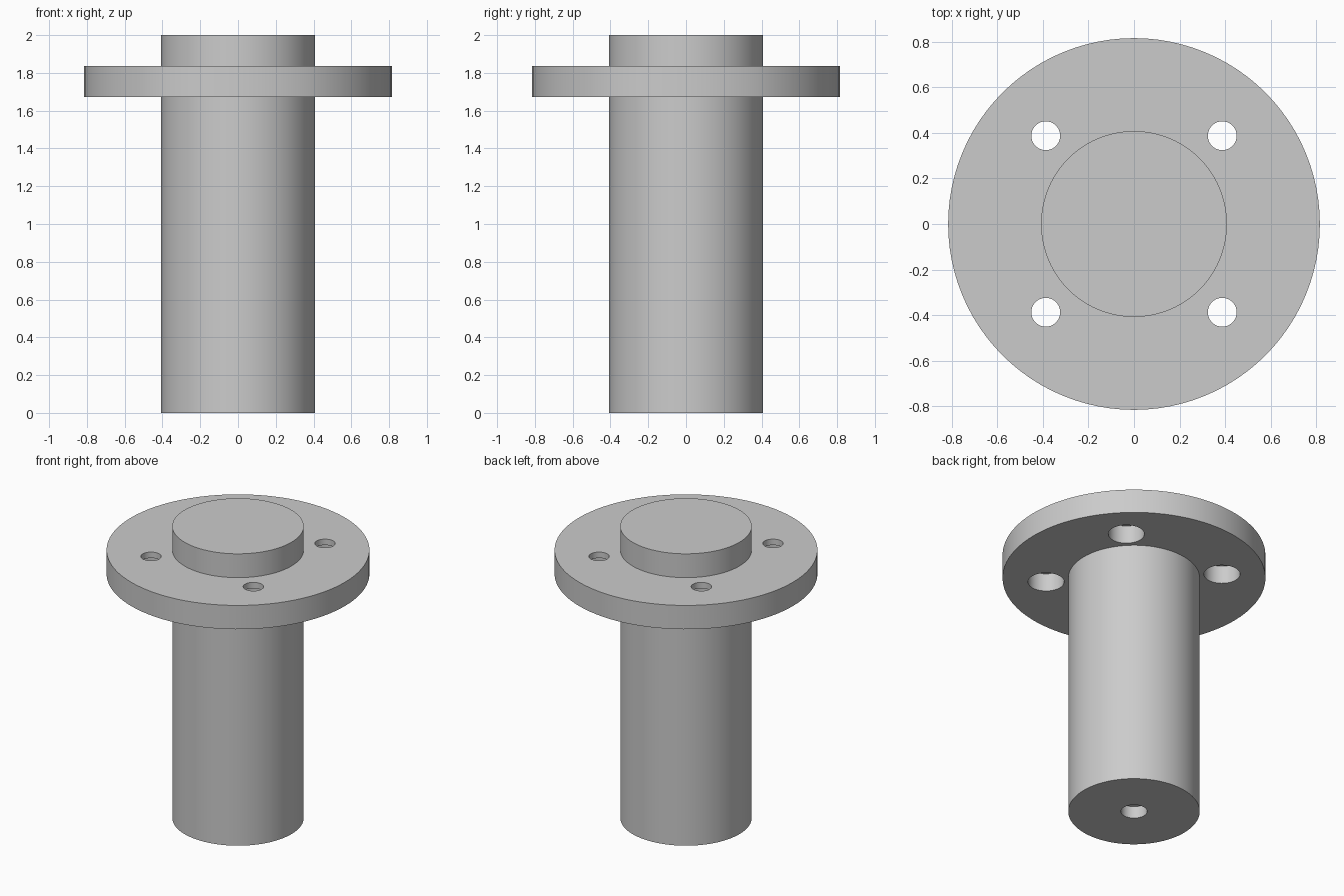
import bpy
import bmesh
import math

default = bpy.data.objects.get("Cube")
if default:
    bpy.data.objects.remove(default, do_unlink=True)

UNIT = 2 / 49          # model is 49 units tall
SEGMENTS = 96

grey = bpy.data.materials.new("plain grey")
grey.use_nodes = True
colour = (0.6, 0.6, 0.6, 1)
grey.diffuse_color = colour
grey.node_tree.nodes["Principled BSDF"].inputs["Base Color"].default_value = colour


def lathe(name, profile, segments=SEGMENTS, centre=(0, 0)):
    """Revolve (radius, height) points, which start and end on the axis."""
    bm = bmesh.new()
    verts = [bm.verts.new((r * UNIT, 0, z * UNIT)) for r, z in profile]
    edges = [bm.edges.new(pair) for pair in zip(verts, verts[1:])]
    bmesh.ops.spin(bm, geom=verts + edges, cent=(0, 0, 0), axis=(0, 0, 1),
                   angle=math.tau, steps=segments, use_duplicate=False)
    bmesh.ops.remove_doubles(bm, verts=bm.verts, dist=1e-5)
    # merge the flat fans into clean discs
    bmesh.ops.dissolve_limit(bm, angle_limit=0.001, verts=bm.verts, edges=bm.edges)
    bmesh.ops.recalc_face_normals(bm, faces=bm.faces)
    mesh = bpy.data.meshes.new(name)
    bm.to_mesh(mesh)
    bm.free()
    mesh.materials.append(grey)
    obj = bpy.data.objects.new(name, mesh)
    obj.location = (centre[0] * UNIT, centre[1] * UNIT, 0)
    bpy.context.collection.objects.link(obj)
    return obj


# Shaft with collar flange, top boss and a shallow blind hole underneath
body = lathe("flanged_shaft", [
    (0, 2), (2, 2), (2, 0), (10, 0), (10, 41), (20, 41),
    (20, 45), (10, 45), (10, 49), (0, 49)])

# Four bolt holes, counterbored from below
bolt_profile = [(0, 40), (2.75, 40), (2.75, 44), (1.55, 44), (1.55, 46), (0, 46)]
cutters = []
for sx in (-1, 1):
    for sy in (-1, 1):
        cutter = lathe("bolt_hole_cutter", bolt_profile, 48, (sx * 9.5, sy * 9.5))
        cutter.hide_render = True
        cutters.append(cutter)
        cut = body.modifiers.new("bolt_hole", 'BOOLEAN')
        cut.operation = 'DIFFERENCE'
        cut.solver = 'EXACT'
        cut.object = cutter

bpy.ops.object.select_all(action='DESELECT')
body.select_set(True)
bpy.context.view_layer.objects.active = body
bpy.context.view_layer.update()
for name in [m.name for m in body.modifiers]:
    bpy.ops.object.modifier_apply(modifier=name)
for cutter in cutters:
    bpy.data.objects.remove(cutter, do_unlink=True)

bpy.ops.object.shade_smooth_by_angle(angle=math.radians(30))
